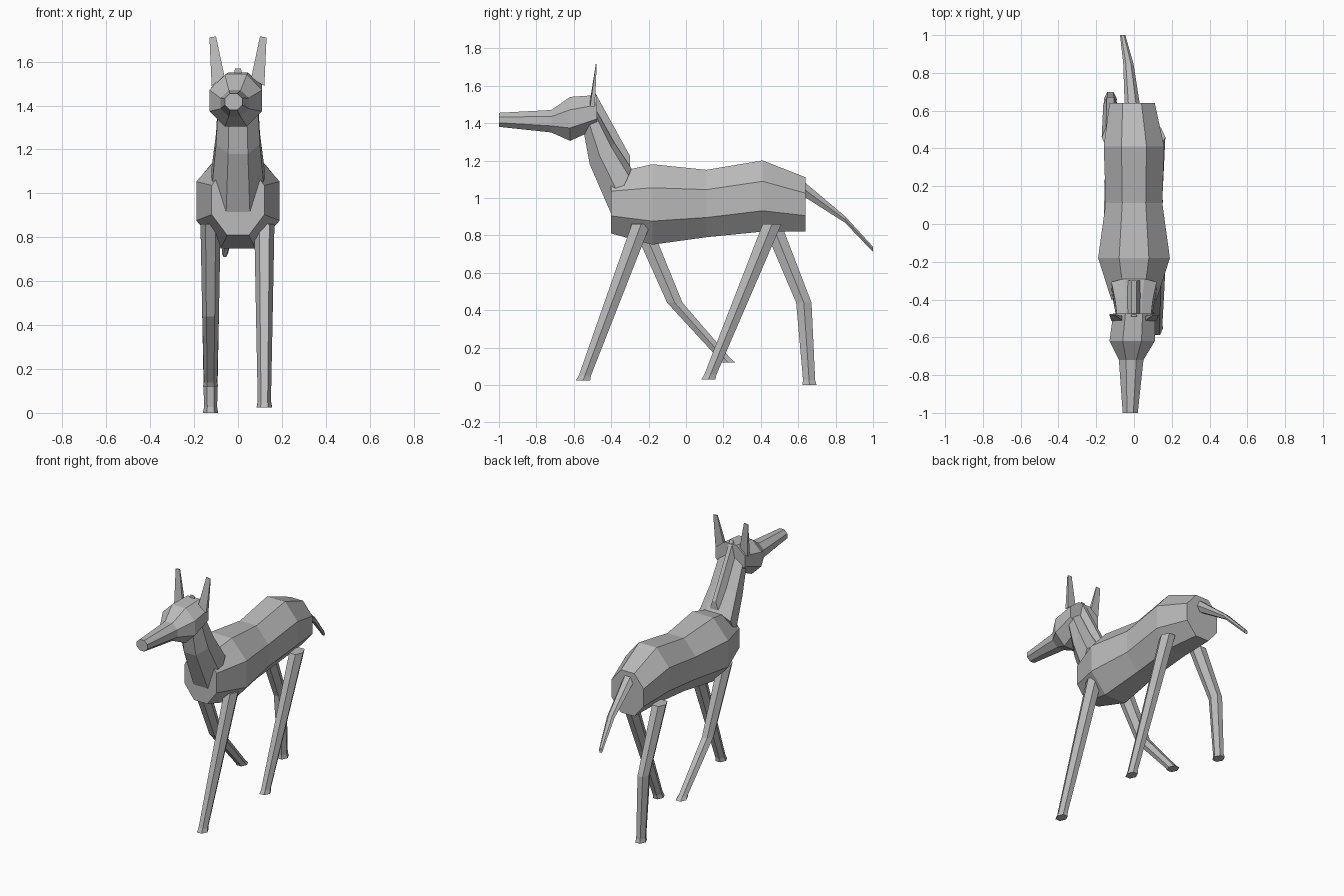
import bpy
import bmesh
from math import cos, sin, pi, tau
from mathutils import Vector

cube = bpy.data.objects.get("Cube")
if cube:
    bpy.data.objects.remove(cube)

colour = (0.5, 0.5, 0.5, 1)
grey = bpy.data.materials.new("plain grey")
grey.use_nodes = True
grey.diffuse_color = colour
grey.node_tree.nodes["Principled BSDF"].inputs["Base Color"].default_value = colour


def loft(name, rings):
    """Skin a list of equal-length rings and cap both ends."""
    bm = bmesh.new()
    rows = [[bm.verts.new(point) for point in ring] for ring in rings]
    count = len(rows[0])
    for lower, upper in zip(rows, rows[1:]):
        for i in range(count):
            j = (i + 1) % count
            bm.faces.new((lower[i], lower[j], upper[j], upper[i]))
    bm.faces.new(rows[0])
    bm.faces.new(rows[-1])
    bmesh.ops.recalc_face_normals(bm, faces=bm.faces)
    mesh = bpy.data.meshes.new(name)
    bm.to_mesh(mesh)
    bm.free()
    mesh.materials.append(grey)
    obj = bpy.data.objects.new(name, mesh)
    bpy.context.collection.objects.link(obj)


def octagon(y, top, bottom, half_width, centre_x):
    """Upright eight-sided section, flat on top, bottom and both sides."""
    middle = (top + bottom) / 2
    half_height = (top - bottom) / 2
    corner = pi / 8
    stretch = 1 / cos(corner)
    angles = [corner + tau * k / 8 for k in range(8)]
    return [(centre_x + half_width * stretch * cos(a), y,
             middle + half_height * stretch * sin(a)) for a in angles]


def hexagon(centre, radius_x, radius_y=0, radius_z=0):
    """Six-sided section with two corners pointing sideways."""
    angles = [tau * k / 6 for k in range(6)]
    return [centre + Vector((radius_x * cos(a), radius_y * sin(a), radius_z * sin(a)))
            for a in angles]


def mirrored(half):
    """Close a half outline by reflecting it across the middle plane."""
    return half + [(-x, y, z) for x, y, z in reversed(half)]


# Trunk, from chest to rump
loft("body", [
    octagon(y=-0.4, top=1.13, bottom=0.81, half_width=0.12, centre_x=0),
    octagon(y=-0.18, top=1.18, bottom=0.75, half_width=0.19, centre_x=0),
    octagon(y=0.11, top=1.15, bottom=0.79, half_width=0.15, centre_x=0),
    octagon(y=0.41, top=1.2, bottom=0.82, half_width=0.16, centre_x=0),
    octagon(y=0.64, top=1.11, bottom=0.82, half_width=0.12, centre_x=-0.01),
])

# Head, from nose to back of skull
loft("head", [
    octagon(y=-1, top=1.455, bottom=1.38, half_width=0.04, centre_x=-0.02),
    octagon(y=-0.72, top=1.47, bottom=1.35, half_width=0.065, centre_x=-0.015),
    octagon(y=-0.62, top=1.54, bottom=1.305, half_width=0.12, centre_x=-0.01),
    octagon(y=-0.475, top=1.55, bottom=1.37, half_width=0.11, centre_x=0),
])


# Neck, with slanted sections running from throat to nape
def neck_section(throat, nape, half_width):
    throat, nape = Vector((0, *throat)), Vector((0, *nape))
    narrow = Vector((half_width * 0.45, 0, 0))
    wide = Vector((half_width, 0, 0))
    half = [throat + narrow, throat.lerp(nape, 0.4) + wide,
            throat.lerp(nape, 0.85) + wide, nape + narrow]
    return mirrored(half)


loft("neck", [
    neck_section(throat=(-0.4, 0.915), nape=(-0.29, 1.155), half_width=0.12),
    neck_section(throat=(-0.515, 1.18), nape=(-0.38, 1.29), half_width=0.1),
    neck_section(throat=(-0.55, 1.37), nape=(-0.475, 1.46), half_width=0.09),
])


# Ridge of mane along the nape
def mane_section(y, crest, root):
    return mirrored([(0.04, y, root), (0.013, y, crest)])


loft("mane", [mane_section(y=-0.49, crest=1.57, root=1.45),
              mane_section(y=-0.3, crest=1.225, root=1.14)])


# Thin tapering ears
def ear_section(side, inner, outer, y, thickness):
    corners = []
    for offset in (-thickness / 2, thickness / 2):
        corners.append([(side * x, y + offset, z) for x, z in (inner, outer)])
    front, back = corners
    return front + back[::-1]


for side, label in ((1, "left"), (-1, "right")):
    loft(label + "_ear", [
        ear_section(side, inner=(0.06, 1.525), outer=(0.12, 1.49), y=-0.5, thickness=0.025),
        ear_section(side, inner=(0.1, 1.715), outer=(0.13, 1.71), y=-0.48, thickness=0.005),
    ])

# Drooping tail
loft("tail", [
    hexagon(Vector((-0.01, 0.64, 1.04)), radius_x=0.04, radius_z=0.045),
    hexagon(Vector((-0.03, 0.85, 0.885)), radius_x=0.027, radius_z=0.02),
    hexagon(Vector((-0.06, 1, 0.725)), radius_x=0.014, radius_z=0.016),
])


# Legs, each tapering to a slightly flared hoof
def leg(name, x, hip_y, foot_y, foot_z, knee_y=None):
    hip = Vector((x, hip_y, 0.86))
    foot = Vector((x, foot_y, foot_z))
    knee = hip.lerp(foot, 0.5)
    if knee_y is not None:
        knee = Vector((x, knee_y, 0.44))
    ankle = foot.lerp(knee, 0.06)
    rings = []
    for joint, radius in ((hip, 0.046), (knee, 0.038), (ankle, 0.03), (foot, 0.035)):
        rings.append(hexagon(joint, radius, radius_y=radius * 1.25))
    loft(name, rings)


leg("front_left_leg", x=0.12, hip_y=-0.24, foot_y=-0.55, foot_z=0.025)
leg("rear_left_leg", x=0.12, hip_y=0.46, foot_y=0.12, foot_z=0.03)
leg("front_right_leg", x=-0.125, hip_y=-0.24, foot_y=0.225, foot_z=0.12, knee_y=-0.06)
leg("rear_right_leg", x=-0.125, hip_y=0.46, foot_y=0.66, foot_z=0, knee_y=0.63)
